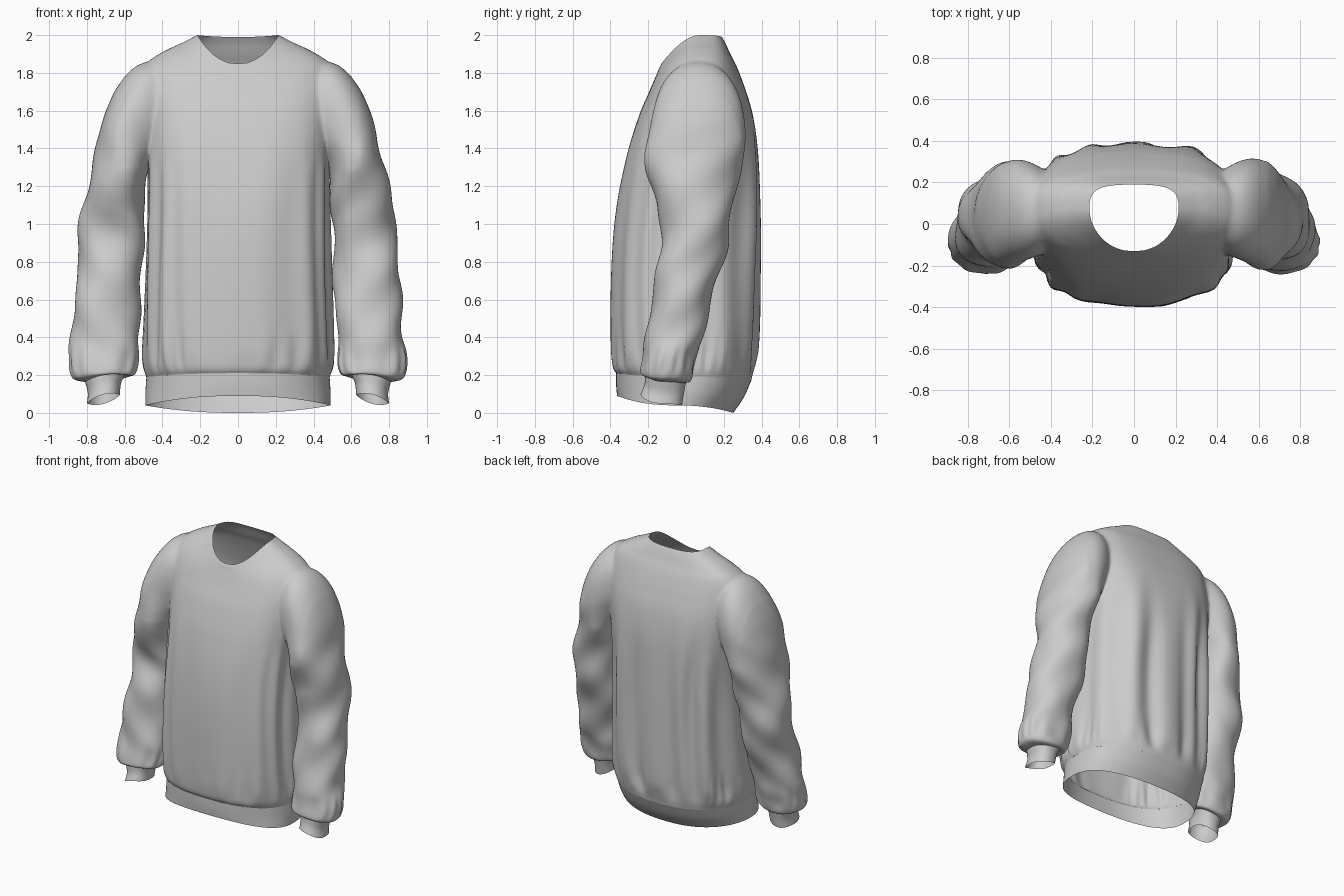
import bpy, bmesh, math
from mathutils import Vector

if "Cube" in bpy.data.objects:
    bpy.data.objects.remove(bpy.data.objects["Cube"])


def catmull(a, b, c, d, t):
    return [0.5 * (2 * q + (r - p) * t + (2 * p - 5 * q + 4 * r - s) * t * t
                   + (3 * q - p - 3 * r + s) * t ** 3) for p, q, r, s in zip(a, b, c, d)]


def ramp(v, lo, hi):
    t = max(0.0, min(1.0, (v - lo) / (hi - lo)))
    return t * t * (3 - 2 * t)


def loft(name, rings, fold=None, side=1, count=128, steps=10, caps=None):
    """Ring: x_in, z_in, x_out, z_out, y_front, y_back, z offset front, z offset back,
    superellipse power, y shift of the sides. Caps: list that receives the cap centres."""
    rows = []
    for i in range(len(rings) - 1):
        quad = [rings[max(i - 1, 0)], rings[i], rings[i + 1], rings[min(i + 2, len(rings) - 1)]]
        rows += [catmull(*quad, k / steps) for k in range(steps)]
    rows.append(rings[-1])
    bm = bmesh.new()
    grid = []
    for xi, zi, xo, zo, yf, yb, of, ob, power, shift in rows:
        u = Vector(((xo - xi) / 2, 0, (zo - zi) / 2))
        mid = Vector(((xo + xi) / 2, (yf + yb) / 2, (zo + zi) / 2))
        row = []
        for j in range(count):
            a = 2 * math.pi * j / count
            c, s = math.cos(a), math.sin(a)
            cc = math.copysign(abs(c) ** (2 / power), c)
            ss = math.copysign(abs(s) ** (2 / power), s)
            p = mid + u * cc + Vector((0, (yb - yf) / 2 * ss + shift * c * c, 0))
            p.z += (of if s < 0 else ob) * s * s
            if fold:
                p += (u.normalized() * c + Vector((0, s, 0))) * fold(a, p)
            p.x *= side
            row.append(bm.verts.new(p))
        grid.append(row)
    for r0, r1 in zip(grid, grid[1:]):
        for j in range(count):
            k = (j + 1) % count
            bm.faces.new([r0[j], r0[k], r1[k], r1[j]])
    if caps is not None:
        for row in (grid[0], grid[-1]):
            centre = sum((v.co for v in row), Vector()) / count
            caps.append(centre)
            hub = bm.verts.new(centre)
            for j in range(count):
                bm.faces.new([row[j], row[(j + 1) % count], hub])
    bmesh.ops.recalc_face_normals(bm, faces=bm.faces)
    me = bpy.data.meshes.new(name)
    bm.to_mesh(me)
    bm.free()
    me.polygons.foreach_set("use_smooth", [True] * len(me.polygons))
    ob = bpy.data.objects.new(name, me)
    bpy.context.collection.objects.link(ob)
    return ob


def body_ring(hw, yf, yb, zs, zf=None, zb=None, power=2.8, shift=0.0):
    return (-hw, zs, hw, zs, yf, yb,
            0 if zf is None else zf - zs, 0 if zb is None else zb - zs, power, shift)


def arm_ring(xi, zi, xo, zo, yf, yb, tilt=0.0):
    return (xi, zi, xo, zo, yf, yb, tilt, -tilt, 2.2, 0.0)


# Cloth folds: long vertical folds on the body, stronger at the back, gathers over the hem
def body_fold(a, p):
    back = 0.5 + 0.5 * math.sin(a)
    fade = ramp(p.z, 0.17, 0.34) * (1 - ramp(p.z, 0.9, 1.65))
    w = a + 0.12 * math.sin(3 * a + 1) + 0.06 * math.sin(2.5 * p.z)
    long = (0.006 + 0.009 * back) * (math.sin(13 * w + 0.9 * p.z)
                                     + 0.6 * math.sin(8 * w + 1.7 - 1.5 * p.z))
    gather = 0.005 * math.sin(33 * a + 4 * math.sin(3 * a)) * (0.5 + 0.5 * math.sin(5 * a + 1))
    return fade * long + gather * ramp(p.z, 0.19, 0.26) * (1 - ramp(p.z, 0.28, 0.5))


# Sleeve folds: slanted creases that fade at the shoulder and the cuff
def sleeve_fold(phase):
    def fold(a, p):
        fade = ramp(p.z, 0.22, 0.4) * (1 - ramp(p.z, 1.3, 1.6))
        crease = 0.008 * math.sin(2 * a + 12 * p.z + phase) + 0.006 * math.sin(3 * a - 19 * p.z + phase)
        gather = 0.004 * math.sin(11 * a + 2 * math.sin(2 * a) + phase)
        return fade * crease + gather * ramp(p.z, 0.18, 0.24) * (1 - ramp(p.z, 0.26, 0.4))
    return fold


seam = body_ring(.485, -.37, .345, .19, .21, .17, 2.4)

# Hem band
loft("hem_band", [body_ring(.49, -.365, .25, .04, .09, .0, 2.3),
                  body_ring(.49, -.37, .305, .11, .15, .08, 2.3), seam], steps=6)

# Body up to the neckline
caps = []
body = loft("body_and_sleeves", [
    seam,
    body_ring(.498, -.388, .358, .26, power=2.5),
    body_ring(.493, -.393, .37, .45, power=2.7),
    body_ring(.483, -.385, .38, .8),
    body_ring(.478, -.36, .385, 1.1),
    body_ring(.482, -.31, .38, 1.37, power=2.9),
    body_ring(.495, -.25, .355, 1.57, power=2.9),
    body_ring(.505, -.195, .315, 1.72, 1.70, 1.71),
    body_ring(.485, -.165, .27, 1.845, 1.77, 1.83, 2.5, .02),
    body_ring(.40, -.15, .235, 1.91, 1.805, 1.90, 2.4, .035),
    body_ring(.30, -.14, .21, 1.957, 1.83, 1.955, 2.3, .045),
    body_ring(.215, -.13, .19, 2.0, 1.85, 1.99, 2.3, .05)], body_fold, count=192, caps=caps)

# Sleeves and cuffs, mirrored with different creases
cuff_top = arm_ring(.60, .20, .81, .165, -.215, 0.0, .02)
sleeve_rings = [
    arm_ring(.32, 1.46, .32, 1.78, -.06, .17),
    arm_ring(.42, 1.36, .47, 1.86, -.145, .27),
    arm_ring(.47, 1.28, .595, 1.79, -.18, .31),
    arm_ring(.488, 1.22, .695, 1.61, -.205, .31),
    arm_ring(.495, 1.13, .755, 1.39, -.21, .28, .01),
    arm_ring(.50, 1.00, .812, 1.13, -.155, .24, .02),
    arm_ring(.502, .85, .845, .92, -.12, .205, .04),
    arm_ring(.508, .68, .855, .70, -.16, .15, .05),
    arm_ring(.53, .45, .87, .46, -.20, .09, .04),
    arm_ring(.525, .30, .893, .32, -.215, .05, .03),
    arm_ring(.545, .205, .88, .19, -.24, .03, .02),
    cuff_top]
cuff_rings = [cuff_top,
              arm_ring(.62, .155, .795, .105, -.22, -.01, .02),
              arm_ring(.625, .095, .80, .05, -.24, -.02, .025)]
sleeves = []
for side, label, phase in ((1, "right", 0.4), (-1, "left", 2.3)):
    arm_caps = []
    sleeves.append(loft(label + "_sleeve", sleeve_rings, sleeve_fold(phase), side, 96, 10, arm_caps))
    caps.append(arm_caps[1])
    loft(label + "_cuff", cuff_rings, None, side, 96, 5)

# Union the body with both sleeves into one hollow garment
for s in sleeves:
    mod = body.modifiers.new("join", 'BOOLEAN')
    mod.operation, mod.solver, mod.object = 'UNION', 'EXACT', s
deps = bpy.context.evaluated_depsgraph_get()
mesh = bpy.data.meshes.new_from_object(body.evaluated_get(deps))
body.modifiers.clear()
body.data = mesh
for s in sleeves:
    bpy.data.objects.remove(s)

# Open the neck, waist and wrists by removing the cap centres, then soften the armholes
bm = bmesh.new()
bm.from_mesh(mesh)
hubs = [v for v in bm.verts if any((v.co - c).length < 1e-4 for c in caps)]
bmesh.ops.delete(bm, geom=hubs, context='VERTS')
bmesh.ops.remove_doubles(bm, verts=bm.verts, dist=0.002)
armhole = [v for v in bm.verts if v.co.z > 1.3 and 0.36 < abs(v.co.x) < 0.64 and not v.is_boundary]
for _ in range(14):
    bmesh.ops.smooth_vert(bm, verts=armhole, factor=0.5, use_axis_x=True, use_axis_y=True, use_axis_z=True)
for f in bm.faces:
    f.smooth = True
bm.to_mesh(mesh)
bm.free()
